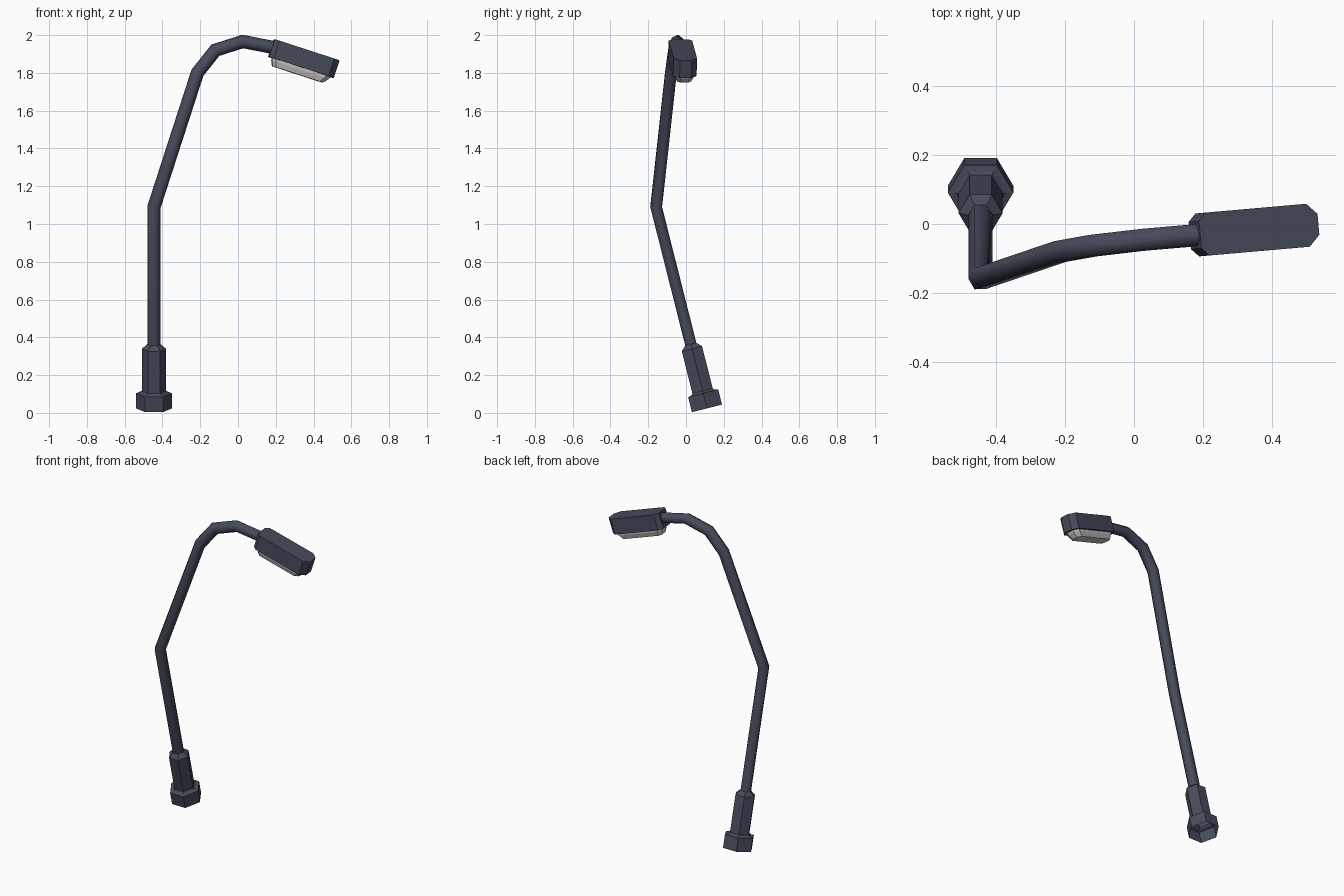
import bpy, bmesh, math
from mathutils import Vector

if "Cube" in bpy.data.objects:
    bpy.data.objects.remove(bpy.data.objects["Cube"], do_unlink=True)


def material(name, rgb):
    m = bpy.data.materials.new(name)
    m.use_nodes = True
    m.diffuse_color = (*rgb, 1)
    bsdf = m.node_tree.nodes["Principled BSDF"]
    bsdf.inputs["Base Color"].default_value = (*rgb, 1)
    bsdf.inputs["Roughness"].default_value = 0.8
    return m


metal = material("dark blue grey metal", (0.062, 0.07, 0.105))
glass = material("pale lamp glass", (0.6, 0.59, 0.56))


def loft(name, rings, mat, cap_start, cap_end, smooth=0):
    """Bridge a list of equally sized point rings into one skin."""
    bm = bmesh.new()
    loops = [[bm.verts.new(p) for p in ring] for ring in rings]
    n = len(loops[0])
    for a, b in zip(loops, loops[1:]):
        for i in range(n):
            j = (i + 1) % n
            bm.faces.new((a[i], a[j], b[j], b[i]))
    if cap_start:
        bm.faces.new(loops[0][::-1])
    if cap_end:
        bm.faces.new(loops[-1])
    bmesh.ops.recalc_face_normals(bm, faces=bm.faces)
    mesh = bpy.data.meshes.new(name)
    bm.to_mesh(mesh)
    bm.free()
    mesh.materials.append(mat)
    obj = bpy.data.objects.new(name, mesh)
    bpy.context.collection.objects.link(obj)
    if smooth:
        bpy.ops.object.select_all(action='DESELECT')
        obj.select_set(True)
        bpy.context.view_layer.objects.active = obj
        bpy.ops.object.shade_smooth_by_angle(angle=math.radians(smooth))
    return obj


# Leaning foot axis
foot = Vector((-0.445, 0.111, 0.024))
bend = Vector((-0.445, -0.158, 1.09))
axis = (bend - foot).normalized()
side = Vector((1, 0, 0))
back = axis.cross(side)


def hexagon(s, r):
    turns = [math.radians(60 * i) for i in range(6)]
    return [foot + axis * s + r * (side * math.cos(t) + back * math.sin(t))
            for t in turns]


# Foot: wide hexagonal base, sleeve and sloped shoulder, open underneath
profile = [(0, 0.095), (0.082, 0.095), (0.086, 0.074), (0.095, 0.064),
           (0.325, 0.064), (0.35, 0.036)]
loft("foot_and_sleeve", [hexagon(s, r) for s, r in profile], metal, False, False)

# Pole and arm: hexagonal tube with mitred bends
path = [foot + axis * 0.345, bend, Vector((-0.215, -0.08, 1.80)),
        Vector((-0.12, -0.063, 1.92)), Vector((0.025, -0.046, 1.966)),
        Vector((0.21, -0.03, 1.93))]
rings = [hexagon(0.345, 0.035)]
for i in range(1, len(path)):
    d = (path[i] - path[i - 1]).normalized()
    nxt = (path[i + 1] - path[i]).normalized() if i + 1 < len(path) else d
    plane = (d + nxt).normalized()
    rings.append([p + d * ((path[i] - p).dot(plane) / d.dot(plane))
                  for p in rings[-1]])
loft("pole_and_arm", rings, metal, False, True, 62)

# Lamp head frame: tipped down and turned a little
tip, yaw = math.radians(18), math.radians(5)
along = Vector((math.cos(tip) * math.cos(yaw), math.cos(tip) * math.sin(yaw),
                -math.sin(tip)))
across = Vector((-math.sin(yaw), math.cos(yaw), 0))
up = along.cross(across)
head_top = Vector((0.192, -0.031, 1.978))


def octagon(u0, u1, half, cut0, cut1, depth):
    """Cut-corner rectangle at a depth below the head's top."""
    right = [(u0, half - cut0), (u0 + cut0, half), (u1 - cut1, half),
             (u1, half - cut1)]
    outline = right + [(u, -w) for u, w in reversed(right)]
    return [head_top + along * u + across * w - up * depth for u, w in outline]


loft("lamp_housing", [octagon(0, 0.362, 0.0625, 0.023, 0.032, d)
                      for d in (0, 0.098)], metal, True, True)

# Glass: tapered cover below the housing
loft("lamp_glass", [octagon(0.018, 0.345, 0.05, 0.02, 0.025, 0.097),
                    octagon(0.022, 0.338, 0.048, 0.02, 0.025, 0.112),
                    octagon(0.034, 0.316, 0.038, 0.016, 0.02, 0.139)],
     glass, False, True)
